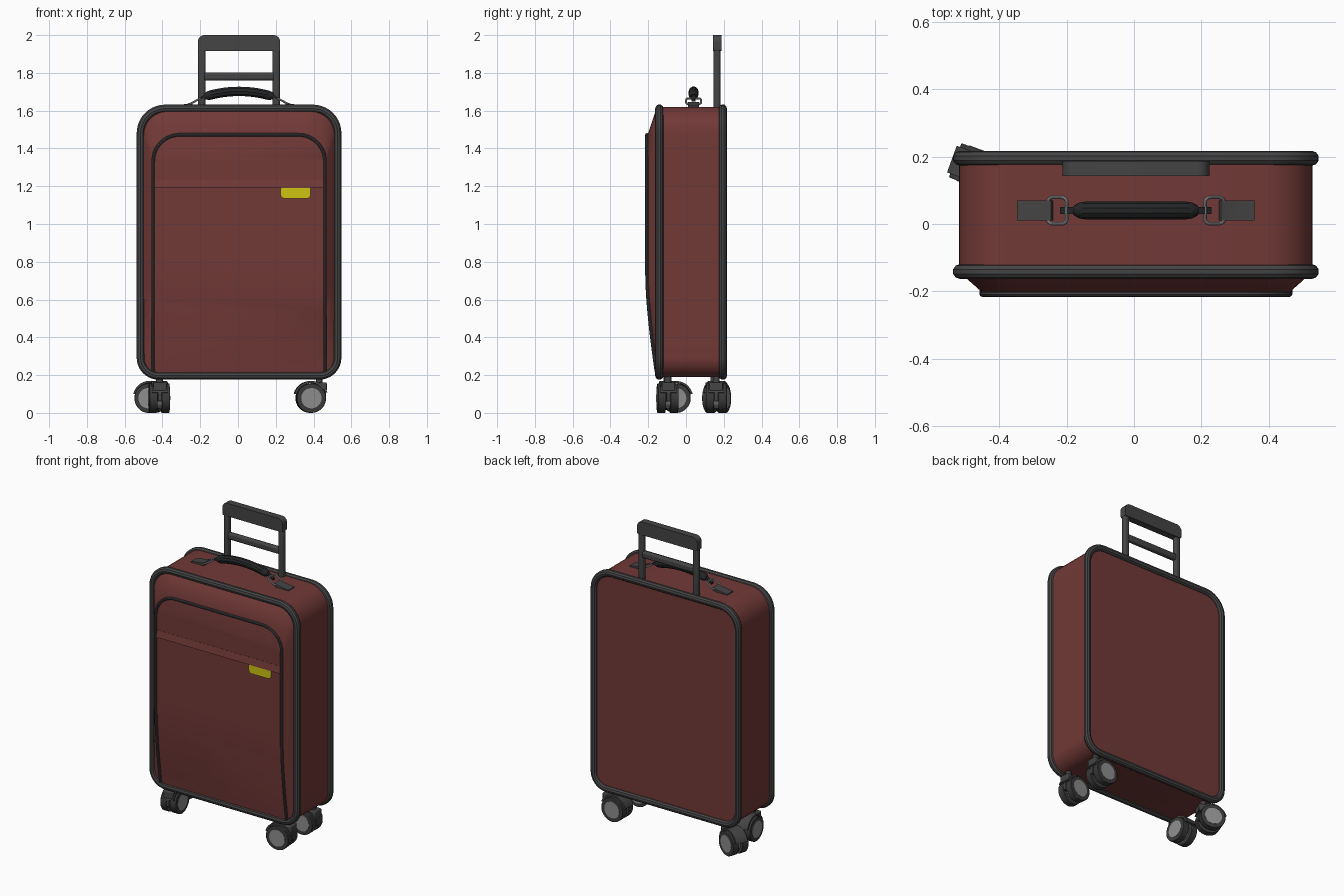
import bpy, bmesh, math
from mathutils import Matrix, Vector

if "Cube" in bpy.data.objects:
    bpy.data.objects.remove(bpy.data.objects["Cube"])

CX = 0.0055  # centre line of the case


def material(name, rgb):
    m = bpy.data.materials.new(name)
    m.diffuse_color = (*rgb, 1)
    m.use_nodes = True
    m.node_tree.nodes["Principled BSDF"].inputs["Base Color"].default_value = m.diffuse_color
    return m


RED = material("red fabric", (0.165, 0.041, 0.038))
DARK = material("dark grey trim", (0.058, 0.058, 0.058))
BLACK = material("black grip", (0.018, 0.019, 0.02))
WHEEL = material("wheel rubber", (0.042, 0.042, 0.042))
GREY = material("grey hub", (0.27, 0.27, 0.27))
STEEL = material("steel ring", (0.36, 0.37, 0.36))
YELLOW = material("yellow tag", (0.62, 0.55, 0.006))


def finish(o, mat, bevel=0, matrix=None):
    o.data.materials.clear()
    o.data.materials.append(mat)
    if matrix:
        o.matrix_world = matrix
    bpy.ops.object.select_all(action='DESELECT')
    o.select_set(True)
    bpy.context.view_layer.objects.active = o
    bpy.ops.object.shade_smooth_by_angle(angle=math.radians(35))
    if bevel:
        b = o.modifiers.new("bevel", 'BEVEL')
        b.width, b.segments, b.limit_method = bevel, 3, 'ANGLE'
    return o


def loft(name, loops, mat, bevel=0, matrix=None):
    """Skin closed loops of equal length; ends are capped with strips."""
    bm = bmesh.new()
    rows = [[bm.verts.new(p) for p in loop] for loop in loops]
    n = len(rows[0])
    for a, b in zip(rows, rows[1:]):
        for j in range(n):
            k = (j + 1) % n
            bm.faces.new((a[j], a[k], b[k], b[j]))
    for r in (rows[0], rows[-1]):
        for j in range(n // 2 - 1):
            bm.faces.new((r[j], r[j + 1], r[n - 2 - j], r[n - 1 - j]))
    bmesh.ops.recalc_face_normals(bm, faces=bm.faces)
    me = bpy.data.meshes.new(name)
    bm.to_mesh(me)
    bm.free()
    o = bpy.data.objects.new(name, me)
    bpy.context.collection.objects.link(o)
    return finish(o, mat, bevel, matrix)


def box(name, x, y, z, mat, bevel=0, matrix=None):
    loops = [[(x[0], yy, z[0]), (x[1], yy, z[0]), (x[1], yy, z[1]), (x[0], yy, z[1])] for yy in y]
    return loft(name, loops, mat, bevel, matrix)


def cyl(name, r, a, b, mat, bevel=0, matrix=None):
    """Cylinder between two points."""
    a, b = Vector(a), Vector(b)
    q = (b - a).to_track_quat('Z', 'Y')
    ring = [q @ Vector((r * math.cos(t), r * math.sin(t), 0))
            for t in (2 * math.pi * (i + 0.5) / 32 for i in range(32))]
    return loft(name, [[p + c for p in ring] for c in (a, b)], mat, bevel, matrix)


def tube(name, pts, r, mat, closed=False, radii=None):
    cu = bpy.data.curves.new(name, 'CURVE')
    cu.dimensions, cu.bevel_depth, cu.bevel_resolution, cu.use_fill_caps = '3D', r, 3, True
    s = cu.splines.new('POLY')
    s.points.add(len(pts) - 1)
    for i, p in enumerate(pts):
        s.points[i].co = (*p, 1)
        s.points[i].radius = radii[i] if radii else 1
    s.use_cyclic_u = closed
    o = bpy.data.objects.new(name, cu)
    bpy.context.collection.objects.link(o)
    bpy.ops.object.select_all(action='DESELECT')
    o.select_set(True)
    bpy.context.view_layer.objects.active = o
    bpy.ops.object.convert(target='MESH')
    return finish(bpy.context.object, mat)


def outline(hx, z0, z1, rt, rb, cx=CX, n=10, m=14):
    """Rounded rectangle (x, z): right side going up, then left side going down."""
    arc = [math.pi / 2 * i / n for i in range(n + 1)]
    right = [(hx - rb + rb * math.sin(t), z0 + rb - rb * math.cos(t)) for t in arc]
    right += [(hx, z0 + rb + (z1 - rt - z0 - rb) * i / m) for i in range(1, m)]
    right += [(hx - rt + rt * math.cos(t), z1 - rt + rt * math.sin(t)) for t in arc]
    return [(cx + x, z) for x, z in right] + [(cx - x, z) for x, z in reversed(right)]


def front_y(z):
    """Depth of the bulging front panel at a height."""
    return -0.203 + 0.053 * max(0, (0.72 - z) / 0.52) ** 1.5


# Case shell and bulging front
edge = outline(0.524, 0.19, 1.62, 0.14, 0.10)
loft("case_shell", [[(x, y, z) for x, z in edge] for y in (-0.142, 0.198)], RED)
base = outline(0.515, 0.20, 1.61, 0.14, 0.10)
mid = outline(0.497, 0.203, 1.585, 0.14, 0.08)
panel = outline(0.455, 0.207, 1.472, 0.14, 0.02)
loft("front_bulge", [
    [(x, -0.14, z) for x, z in base],
    [(x, -0.15 + 0.3 * (front_y(z) + 0.15), z) for x, z in mid],
    [(x, front_y(z), z) for x, z in panel]], RED)

# Frame tubes round the front and back edges, piping round the front panel
frame = outline(0.521, 0.197, 1.611, 0.13, 0.095)
for name, y in (("front_frame", -0.141), ("back_frame", 0.195)):
    tube(name, [(x, y, z) for x, z in frame], 0.022, DARK, True)
tube("panel_piping", [(x, front_y(z) - 0.004, z) for x, z in panel[8:-8]], 0.009, DARK)

# Pocket flap and tag
flap = [(-0.2, 1.235), (-0.204, 1.235), (-0.213, 1.19), (-0.2, 1.19)]
loft("pocket_flap", [[(CX + s * 0.457, y, z) for y, z in flap] for s in (-1, 1)], RED)
tag = outline(0.08, 1.135, 1.19, 0.004, 0.022, cx=0.305, n=5, m=2)
loft("pocket_tag", [[(x, y, z) for x, z in tag] for y in (-0.202, -0.211)], YELLOW)

# Telescopic handle
for s, side in ((-1, "left"), (1, "right")):
    xs = sorted((CX + s * 0.178, CX + s * 0.216))
    box("trolley_leg_" + side, xs, (0.146, 0.182), (1.58, 1.97), DARK, 0.012)
box("trolley_crossbar", (CX - 0.19, CX + 0.19), (0.147, 0.181), (1.76, 1.803), DARK, 0.012)
grip = outline(0.218, 1.915, 2.0, 0.035, 0.01, n=6, m=3)
loft("trolley_grip", [[(x, y, z) for x, z in grip] for y in (0.142, 0.187)], DARK, 0.012)

# Carry handle: arched grip, strap ends, rings and tabs
HY = 0.04


def arch(x):
    return 1.702 - 0.85 * x * x


xs = [-0.182 + 0.364 * i / 24 for i in range(25)]
tube("carry_grip", [(CX + x, HY, arch(x)) for x in xs], 0.026, BLACK,
     radii=[0.6 if i in (0, 24) else 0.92 if i in (1, 23) else 1 for i in range(25)])
for s, side in ((-1, "left"), (1, "right")):
    strap = [(0.16, 1.678), (0.19, 1.668), (0.225, 1.648), (0.225, 1.659), (0.19, 1.68), (0.16, 1.69)]
    loft("carry_strap_" + side, [[(CX + s * x, HY + dy, z) for x, z in strap] for dy in (-0.011, 0.011)], BLACK)
    ring = outline(0.039, -0.028, 0.028, 0.014, 0.014, cx=0, n=4, m=2)
    tube("carry_ring_" + side, [(CX + s * (0.233 - v), HY + u, 1.65 + 0.55 * v) for u, v in ring],
         0.0055, STEEL, True)
    tab = [(0.352, 1.61), (0.352, 1.626), (0.275, 1.636), (0.252, 1.645), (0.246, 1.635), (0.27, 1.61)]
    loft("carry_tab_" + side, [[(CX + s * x, HY + dy, z) for x, z in tab] for dy in (-0.03, 0.03)], DARK)

# Swivel casters: stem position and swivel angle
ZC, R, OFF = 0.078, 0.078, -0.045
for name, x, y, ang in (("front_right", 0.43, -0.095, 4), ("back_right", 0.43, 0.16, 0),
                        ("front_left", -0.415, -0.1, -87), ("back_left", -0.415, 0.147, -20)):
    M = Matrix.Translation((x, y, 0)) @ Matrix.Rotation(math.radians(ang), 4, 'Z')
    for s, part in ((-1, "inner"), (1, "outer")):
        cyl(f"{name}_wheel_{part}", R, (OFF, s * 0.012, ZC), (OFF, s * 0.054, ZC), WHEEL, 0.01, M)
    cyl(name + "_hub", 0.054, (OFF, -0.056, ZC), (OFF, 0.056, ZC), GREY, 0, M)
    arcs = [math.radians(20 + 145 * i / 16) for i in range(17)]
    hood = [(OFF + 0.091 * math.cos(t), ZC + 0.091 * math.sin(t)) for t in arcs]
    hood += [(OFF + 0.08 * math.cos(t), ZC + 0.08 * math.sin(t)) for t in reversed(arcs)]
    loft(name + "_hood", [[(u, v, w) for u, w in hood] for v in (-0.042, 0.042)], DARK, 0, M)
    box(name + "_fork", (-0.045, 0.035), (-0.011, 0.011), (0.06, 0.16), DARK, 0.004, M)
    box(name + "_mount", (-0.025, 0.038), (-0.035, 0.035), (0.115, 0.162), DARK, 0.006, M)
    cyl(name + "_stem", 0.018, (0, 0, 0.15), (0, 0, 0.2), DARK, 0, M)
